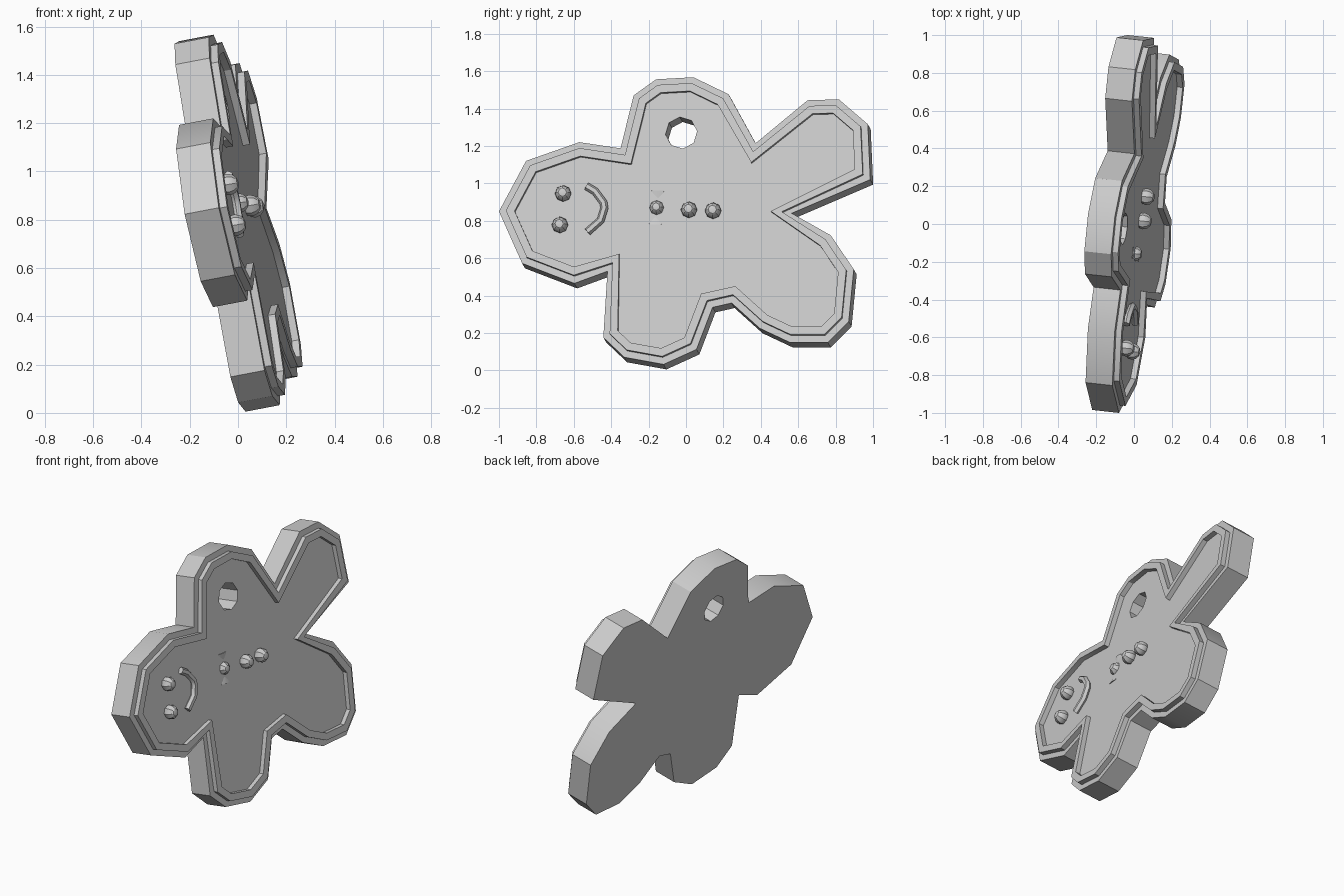
import bpy, bmesh, math
from mathutils import Matrix, Vector

if "Cube" in bpy.data.objects:
    bpy.data.objects.remove(bpy.data.objects["Cube"])

# Leaning frame: u ~ y, v ~ z, n = outward normal of the decorated face
N = Vector((1, -0.11, 0.19)).normalized()
FRAME = Matrix(((0.11, -0.19, N.x, 0.192), (1, 0, N.y, 0), (0, 1, N.z, 0), (0, 0, 0, 1)))
T = 0.145


def finish(name, bm, pre=Matrix()):
    bmesh.ops.remove_doubles(bm, verts=bm.verts, dist=1e-5)
    bmesh.ops.recalc_face_normals(bm, faces=bm.faces)
    bm.transform(FRAME @ pre)
    me = bpy.data.meshes.new(name)
    bm.to_mesh(me)
    bm.free()
    ob = bpy.data.objects.new(name, me)
    bpy.context.collection.objects.link(ob)
    bpy.ops.object.select_all(action='DESELECT')
    ob.select_set(True)
    bpy.context.view_layer.objects.active = ob
    bpy.ops.object.shade_smooth_by_angle(angle=math.radians(30))
    return ob


def from_curve(name, loops, h, extrude=0.0, bevel=0.0):
    cu = bpy.data.curves.new(name + "_path", 'CURVE')
    cu.dimensions = '3D' if bevel else '2D'
    cu.fill_mode = 'FULL' if bevel else 'BOTH'
    cu.extrude, cu.bevel_depth, cu.bevel_resolution = extrude, bevel, 1
    cu.use_fill_caps = bool(bevel)
    for pts in loops:
        sp = cu.splines.new('POLY')
        sp.points.add(len(pts) - 1)
        for q, p in zip(sp.points, pts):
            q.co = (p[0], p[1], 0, 1)
        sp.use_cyclic_u = not bevel
    tmp = bpy.data.objects.new(name + "_tmp", cu)
    bpy.context.collection.objects.link(tmp)
    dg = bpy.context.evaluated_depsgraph_get()
    me = bpy.data.meshes.new_from_object(tmp.evaluated_get(dg))
    bm = bmesh.new()
    bm.from_mesh(me)
    bpy.data.objects.remove(tmp)
    bpy.data.meshes.remove(me)
    return finish(name, bm, Matrix.Translation((0, 0, h)))


def inset(pts, d):
    # mitred inset of a clockwise loop
    out = []
    for i, p in enumerate(pts):
        p = Vector(p)
        a = (p - Vector(pts[i - 1])).normalized()
        b = (Vector(pts[(i + 1) % len(pts)]) - p).normalized()
        na, nb = Vector((a.y, -a.x)), Vector((b.y, -b.x))
        m = (na + nb).normalized()
        out.append(p + m * d * min(1.4, 1 / max(0.1, m.dot(na))))
    return out


# Cookie outline (clockwise from the head), y and z
outline = [(-1.0, .85), (-.855, 1.12), (-.57, 1.22), (-.35, 1.187), (-.28, 1.47),
           (-.16, 1.556), (.04, 1.567), (.228, 1.476), (.372, 1.214), (.65, 1.444),
           (.817, 1.449), (.972, 1.316), (.985, 1.02), (.565, .84), (.774, .722),
           (.897, .54), (.87, .262), (.758, .15), (.554, .15), (.394, .225),
           (.244, .36), (.142, .337), (.056, .112), (-.12, .032), (-.33, .07),
           (-.442, .176), (-.42, .53), (-.597, .465), (-.876, .572)]
hole = [(-.025 + .085 * math.cos(a), 1.27 + .085 * math.sin(a))
        for a in (math.pi / 4 * k + .1 for k in range(8))]

from_curve("cookie_body", [outline, hole], -T / 2, extrude=T / 2)
from_curve("icing_border", [inset(outline, .036), inset(outline, .078)], .01, extrude=.02)

# Mouth
from_curve("mouth", [[(-.53, .982), (-.485, .955), (-.44, .895), (-.435, .865),
                      (-.455, .80), (-.525, .738)]], .012, bevel=.021)

# Eyes, buttons and bow knot
for name, y, z, r, h in (("eye_upper", -.655, .942, .044, .02), ("eye_lower", -.672, .774, .044, .02),
                         ("button_1", .018, .855, .044, .02), ("button_2", .147, .85, .044, .02),
                         ("bow_knot", -.157, .87, .04, -.005)):
    bm = bmesh.new()
    bmesh.ops.create_uvsphere(bm, u_segments=8, v_segments=6, radius=r)
    finish(name, bm, Matrix.Translation((y, z, h)))

# Bow wings: flattened cones, mostly sunk in the body
for name, s in (("bow_wing_upper", 1), ("bow_wing_lower", -1)):
    bm = bmesh.new()
    bmesh.ops.create_cone(bm, cap_ends=True, segments=8, radius1=.015, radius2=.046, depth=.075)
    rot = Matrix.Rotation(-s * math.pi / 2, 4, 'X')
    finish(name, bm, Matrix.Translation((-.15 if s > 0 else -.165, .87 + s * .054, -.012))
           @ Matrix.Diagonal((1, 1, .42, 1)) @ rot)
